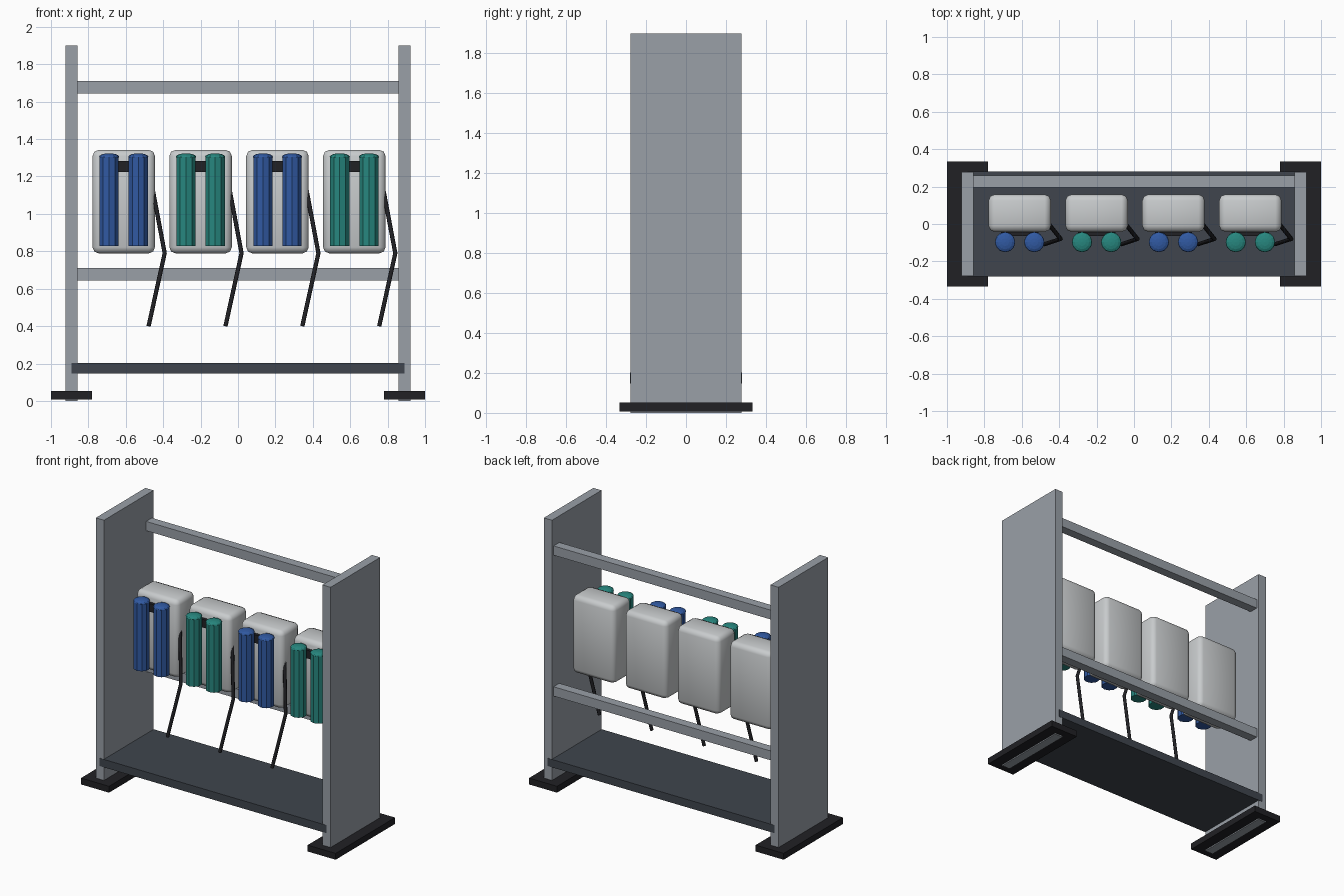
import bpy, bmesh, math
from mathutils import Matrix

if "Cube" in bpy.data.objects:
    bpy.data.objects.remove(bpy.data.objects["Cube"])


def material(name, rgb):
    m = bpy.data.materials.new(name)
    m.diffuse_color = (*rgb, 1)
    m.use_nodes = True
    m.node_tree.nodes["Principled BSDF"].inputs["Base Color"].default_value = m.diffuse_color
    return m


METAL = material("metal", (0.32, 0.35, 0.39))
SHELF = material("shelf_grey", (0.05, 0.06, 0.075))
BLACK = material("black", (0.015, 0.015, 0.018))
SHELL = material("light_grey", (0.58, 0.6, 0.61))
BLUE = material("blue", (0.03, 0.1, 0.36))
TEAL = material("teal", (0.02, 0.24, 0.21))


def finish(name, bm, mat):
    me = bpy.data.meshes.new(name)
    bm.to_mesh(me)
    bm.free()
    ob = bpy.data.objects.new(name, me)
    bpy.context.collection.objects.link(ob)
    me.materials.append(mat)
    return ob


def box(name, x, y, z, mat, bevel=0):
    """Box from (min, max) ranges on each axis."""
    bm = bmesh.new()
    size = [b - a for a, b in (x, y, z)]
    mid = [(a + b) / 2 for a, b in (x, y, z)]
    bmesh.ops.create_cube(bm, size=1, matrix=Matrix.Translation(mid) @ Matrix.Diagonal((*size, 1)))
    if bevel:
        bmesh.ops.bevel(bm, geom=bm.edges[:], offset=bevel, segments=2, profile=0.5, affect='EDGES')
    ob = finish(name, bm, mat)
    if bevel:
        ob.data.shade_smooth()
    return ob


def canister(name, x, y, z0, z1, r, mat):
    """Faceted tube with a low domed cap."""
    bm = bmesh.new()
    bmesh.ops.create_cone(bm, cap_ends=True, segments=10, radius1=r, radius2=r, depth=z1 - z0,
                          matrix=Matrix.Translation((x, y, (z0 + z1) / 2)))
    bmesh.ops.create_uvsphere(bm, u_segments=12, v_segments=8, radius=r,
                              matrix=Matrix.Translation((x, y, z1)) @ Matrix.Diagonal((1, 1, 0.35, 1)))
    return finish(name, bm, mat)


def hose(name, points, r):
    cu = bpy.data.curves.new(name, 'CURVE')
    cu.dimensions = '3D'
    cu.bevel_depth = r
    cu.bevel_resolution = 2
    cu.use_fill_caps = True
    sp = cu.splines.new('POLY')
    sp.points.add(len(points) - 1)
    for p, co in zip(sp.points, points):
        p.co = (*co, 1)
    ob = bpy.data.objects.new(name, cu)
    bpy.context.collection.objects.link(ob)
    cu.materials.append(BLACK)


# Side panels and feet
for side, s in (("left", -1), ("right", 1)):
    box(f"{side}_panel", sorted((s * 0.858, s * 0.922)), (-0.278, 0.278), (0, 1.9), METAL)
    box(f"{side}_foot", sorted((s * 0.78, s * 1.0)), (-0.333, 0.333), (0.008, 0.053), BLACK)

# Bottom shelf and back rails
box("bottom_shelf", (-0.89, 0.89), (-0.28, 0.28), (0.147, 0.203), SHELF)
for name, z in (("lower_rail", 0.678), ("upper_rail", 1.678)):
    box(name, (-0.86, 0.86), (0.195, 0.26), (z - 0.033, z + 0.033), METAL)

# Four packs, each with two canisters, a clamp bar and a hose
for i in range(4):
    cx = -0.611 + 0.411 * i
    box(f"pack_body_{i}", (cx - 0.167, cx + 0.167), (-0.042, 0.158), (0.789, 1.342), SHELL, 0.033)
    box(f"clamp_bar_{i}", (cx - 0.1, cx + 0.1), (-0.065, -0.03), (1.225, 1.283), BLACK)
    for side, dx in (("left", -0.078), ("right", 0.078)):
        canister(f"{side}_canister_{i}", cx + dx, -0.097, 0.828, 1.305, 0.054, TEAL if i % 2 else BLUE)
    hose(f"hose_{i}", [(cx + 0.155, 0.0, 1.13), (cx + 0.219, -0.08, 0.79), (cx + 0.133, -0.108, 0.4)], 0.0115)
